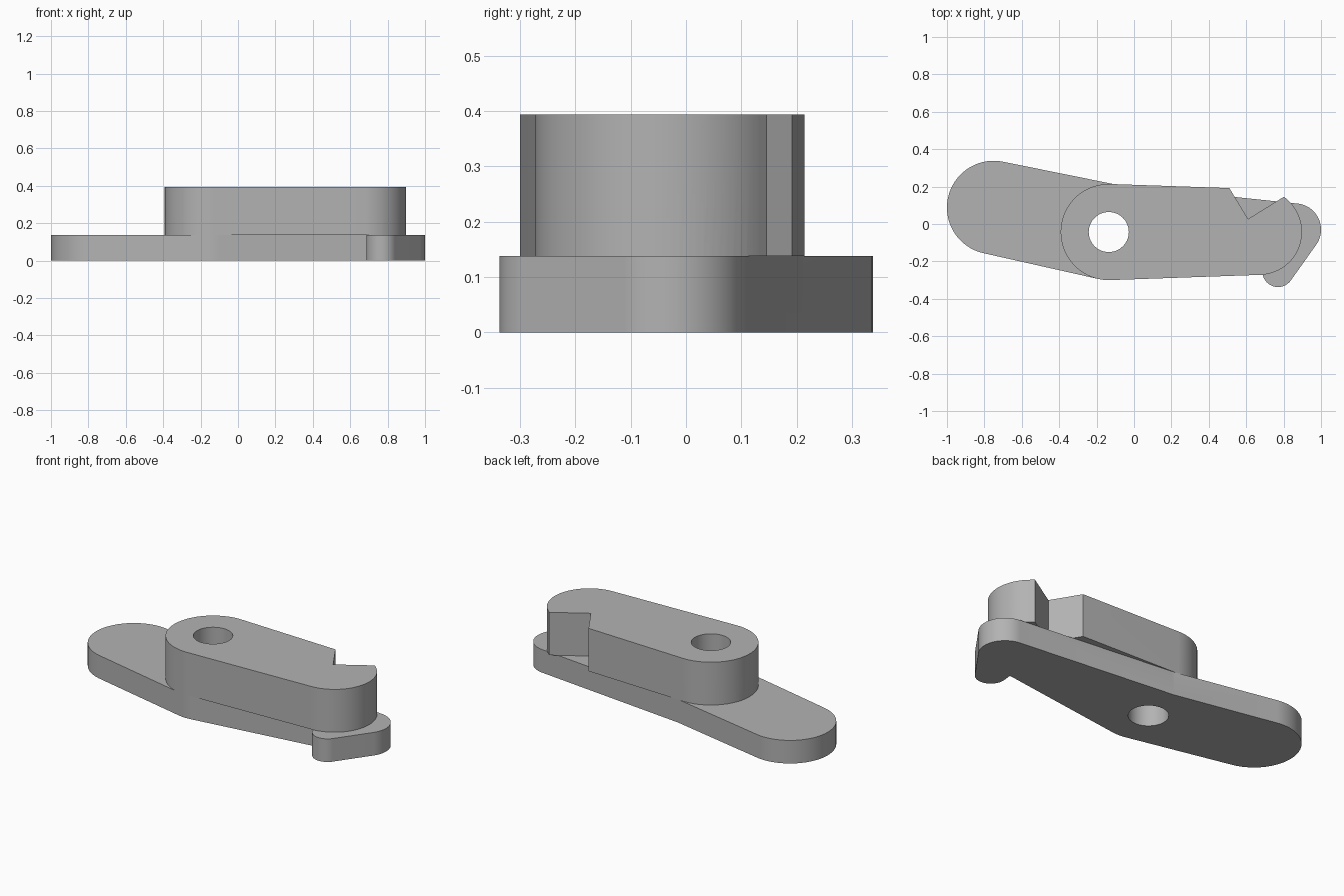
import bpy, bmesh, math
from mathutils import Vector

if "Cube" in bpy.data.objects:
    bpy.data.objects.remove(bpy.data.objects["Cube"])

STEP = 2 * math.pi / 96
PLATE_TOP, ARM_TOP = 0.138, 0.394

grey = bpy.data.materials.new("plain_grey")
grey.diffuse_color = (0.45, 0.45, 0.45, 1)
grey.use_nodes = True
grey.node_tree.nodes["Principled BSDF"].inputs["Base Color"].default_value = grey.diffuse_color


def belt(circles):
    """Outline running counter-clockwise round (x, y, radius) circles; radius 0 is a corner."""
    n = len(circles)
    normals = []
    for i in range(n):
        (x1, y1, r1), (x2, y2, r2) = circles[i], circles[(i + 1) % n]
        d = math.hypot(x2 - x1, y2 - y1)
        normals.append(math.atan2(y2 - y1, x2 - x1) - math.acos((r1 - r2) / d))
        # outward normal shared by both ends of the tangent line
        normals[-1] = math.atan2(y2 - y1, x2 - x1) - math.acos(max(-1, min(1, (r1 - r2) / d)))
    points = []
    for i, (x, y, r) in enumerate(circles):
        if r == 0:
            points.append((x, y))
            continue
        a, b = normals[i - 1], normals[i]
        b = a + (b - a) % (2 * math.pi)
        inner = range(math.floor(a / STEP) + 1, math.ceil(b / STEP))
        angles = [a] + [k * STEP for k in inner
                        if k * STEP - a > 0.01 and b - k * STEP > 0.01] + [b]
        points += [(x + r * math.cos(t), y + r * math.sin(t)) for t in angles]
    return points


def slab(name, outline, hole, z0, z1):
    """Extrude an outline with a hole into a closed solid."""
    curve = bpy.data.curves.new(name, 'CURVE')
    curve.dimensions, curve.fill_mode = '2D', 'BOTH'
    curve.extrude = (z1 - z0) / 2
    for loop in (outline, hole):
        spline = curve.splines.new('POLY')
        spline.points.add(len(loop) - 1)
        for p, (x, y) in zip(spline.points, loop):
            p.co = (x, y, 0, 1)
        spline.use_cyclic_u = True
    temp = bpy.data.objects.new(name, curve)
    bpy.context.collection.objects.link(temp)
    mesh = bpy.data.meshes.new_from_object(
        temp.evaluated_get(bpy.context.evaluated_depsgraph_get()))
    bpy.data.objects.remove(temp)
    bm = bmesh.new()
    bm.from_mesh(mesh)
    bmesh.ops.remove_doubles(bm, verts=bm.verts, dist=0.0002)
    bmesh.ops.translate(bm, verts=bm.verts, vec=Vector((0, 0, (z0 + z1) / 2)))
    bmesh.ops.recalc_face_normals(bm, faces=bm.faces)
    bm.to_mesh(mesh)
    bm.free()
    mesh.materials.clear()
    mesh.materials.append(grey)
    obj = bpy.data.objects.new(name, mesh)
    bpy.context.collection.objects.link(obj)
    return obj


hub = (-0.135, -0.043, 0.257)
hole = [(hub[0] + 0.107 * math.cos(k * STEP), hub[1] + 0.107 * math.sin(k * STEP))
        for k in range(96)]

# Thin lower plate: rounded tail, hub, small toe and rounded nose
plate = slab("lever_plate", belt([
    (-0.75, 0.088, 0.25), hub, (0.692, -0.19, 0), (0.77, -0.253, 0.084),
    (0.86, -0.03, 0.14), (-0.097, 0.211, 0)]), hole, 0, PLATE_TOP)

# Thick upper arm with a V notch at the back
arm = slab("upper_arm", belt([
    hub, (0.668, -0.042, 0.23), (0.802, 0.146, 0), (0.61, 0.027, 0),
    (0.51, 0.192, 0)]), hole, PLATE_TOP, ARM_TOP)

# Fuse both into one solid
union = plate.modifiers.new("fuse", 'BOOLEAN')
union.operation, union.solver, union.object = 'UNION', 'EXACT', arm
bpy.context.view_layer.objects.active = plate
plate.select_set(True)
bpy.ops.object.modifier_apply(modifier="fuse")
bpy.data.objects.remove(arm)
plate.name = "lever"
bpy.ops.object.shade_smooth_by_angle(angle=math.radians(30))
